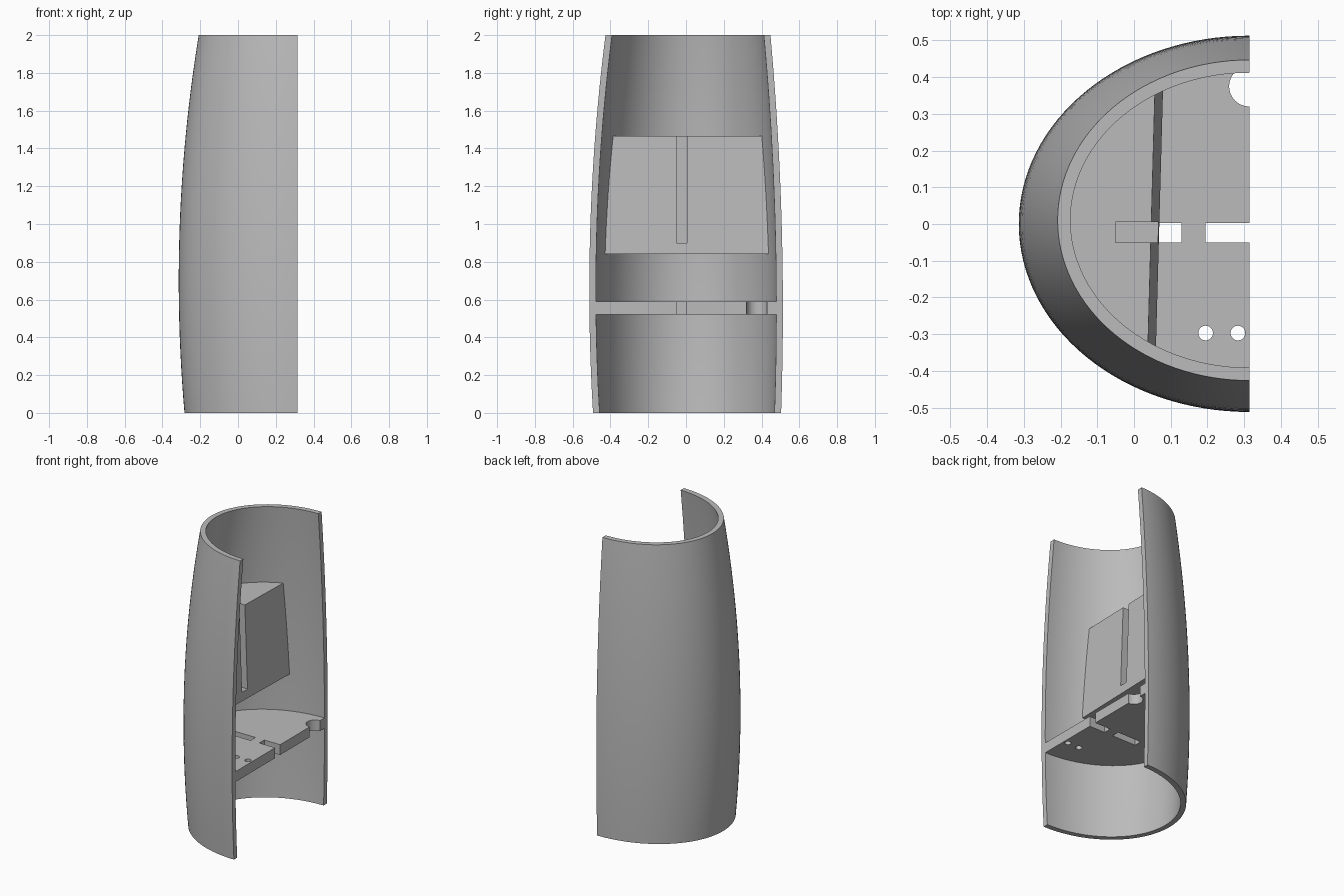
import bpy, bmesh, math
from mathutils import Vector

if "Cube" in bpy.data.objects:
    bpy.data.objects.remove(bpy.data.objects["Cube"], do_unlink=True)

CUT_X = 0.314      # plane of the open side
WALL = 0.035
SEG = 64

grey = bpy.data.materials.new("plain grey")
grey.use_nodes = True
colour = (0.5, 0.5, 0.5, 1)
grey.diffuse_color = colour
grey.node_tree.nodes["Principled BSDF"].inputs["Base Color"].default_value = colour


def half_ring(z, inset):
    """Half ellipse of the barrel at height z, shrunk by inset."""
    rx = 0.628 - 0.0627 * (z - 0.7) ** 2 - inset
    back = 0.513 - 0.0314 * (z - 0.55) ** 2 - inset
    front = -0.512 + 0.047 * (z - 0.65) ** 2 + inset
    cy, ry = (back + front) / 2, (back - front) / 2
    angles = [math.pi * i / SEG for i in range(SEG + 1)]
    return [(CUT_X - rx * math.sin(a), cy + ry * math.cos(a)) for a in angles]


def loft(name, sections):
    """Solid through closed sections, each given as (z, outline)."""
    bm = bmesh.new()
    rings = [[bm.verts.new((x, y, z)) for x, y in outline] for z, outline in sections]
    n = len(rings[0])
    for low, high in zip(rings, rings[1:]):
        for i in range(n):
            j = (i + 1) % n
            bm.faces.new((low[i], low[j], high[j], high[i]))
    bm.faces.new(rings[0])
    bm.faces.new(rings[-1])
    return finish(name, bm)


def finish(name, bm):
    bmesh.ops.recalc_face_normals(bm, faces=bm.faces)
    mesh = bpy.data.meshes.new(name)
    bm.to_mesh(mesh)
    bm.free()
    obj = bpy.data.objects.new(name, mesh)
    bpy.context.collection.objects.link(obj)
    mesh.materials.append(grey)
    return obj


def activate(obj):
    bpy.ops.object.select_all(action='DESELECT')
    obj.select_set(True)
    bpy.context.view_layer.objects.active = obj


def box(x0, x1, y0, y1, z0, z1):
    outline = [(x0, y0), (x1, y0), (x1, y1), (x0, y1)]
    return loft("cutter", [(z0, outline), (z1, outline)])


def drill(x, y, r, z0, z1):
    steps = [2 * math.pi * i / 32 for i in range(32)]
    outline = [(x + r * math.cos(a), y + r * math.sin(a)) for a in steps]
    return loft("cutter", [(z0, outline), (z1, outline)])


def cut(obj, cutters):
    for cutter in cutters:
        cutter.hide_render = True
        mod = obj.modifiers.new("cut", 'BOOLEAN')
        mod.operation = 'DIFFERENCE'
        mod.solver = 'EXACT'
        mod.object = cutter
        activate(obj)
        bpy.ops.object.modifier_apply(modifier=mod.name)
        bpy.data.objects.remove(cutter, do_unlink=True)


def smooth(obj):
    activate(obj)
    bpy.ops.object.shade_smooth_by_angle(angle=math.radians(25))


# Curved half shell, with a straight lip inside the top rim
bm = bmesh.new()
levels = [1.97 * i / 24 for i in range(25)] + [2.0]
rings = []
for z in levels:
    outer = half_ring(z, 0)
    inner = half_ring(z, WALL)
    rings.append(([bm.verts.new((x, y, z)) for x, y in outer],
                  [bm.verts.new((x, y, z)) for x, y in inner]))
for (o0, i0), (o1, i1) in zip(rings, rings[1:]):
    for k in range(SEG):
        bm.faces.new((o0[k], o0[k + 1], o1[k + 1], o1[k]))
        bm.faces.new((i0[k], i1[k], i1[k + 1], i0[k + 1]))
    for k in (0, SEG):
        bm.faces.new((o0[k], o1[k], i1[k], i0[k]))
for o, i in (rings[0], rings[-1]):
    for k in range(SEG):
        bm.faces.new((o[k], i[k], i[k + 1], o[k + 1]))
smooth(finish("shell", bm))


def filling(name, z0, z1, steps):
    """Solid that fills the inside of the shell between two heights."""
    heights = [z0 + (z1 - z0) * i / steps for i in range(steps + 1)]
    return loft(name, [(z, half_ring(z, WALL - 0.002)) for z in heights])


# Shelf with slots, a half round notch and two small holes
shelf = filling("shelf", 0.52, 0.59, 1)
cut(shelf, [
    box(0.195, 0.4, -0.05, 0.003, 0.4, 0.7),
    box(-0.05, 0.13, -0.05, 0.003, 0.4, 0.7),
    drill(CUT_X, 0.375, 0.055, 0.4, 0.7),
    drill(0.195, -0.297, 0.02, 0.4, 0.7),
    drill(0.283, -0.297, 0.02, 0.4, 0.7),
])
smooth(shelf)

# Upper block: leaning front face and a vertical groove
block = filling("upper_block", 0.84, 1.465, 8)
bm = bmesh.new()
bm.from_mesh(block.data)
low = Vector((0.069, 0, 0.84))
across = Vector((0.0275, 1, 0))
up = Vector((0.047, 0, 1.465)) - low
bmesh.ops.bisect_plane(bm, geom=bm.verts[:] + bm.edges[:] + bm.faces[:],
                       plane_co=low, plane_no=across.cross(up), clear_outer=True)
bmesh.ops.holes_fill(bm, edges=[e for e in bm.edges if e.is_boundary], sides=0)
bmesh.ops.recalc_face_normals(bm, faces=bm.faces)
bm.to_mesh(block.data)
bm.free()
cut(block, [box(-0.05, 0.2, -0.05, 0.006, 0.9, 1.6)])
smooth(block)
